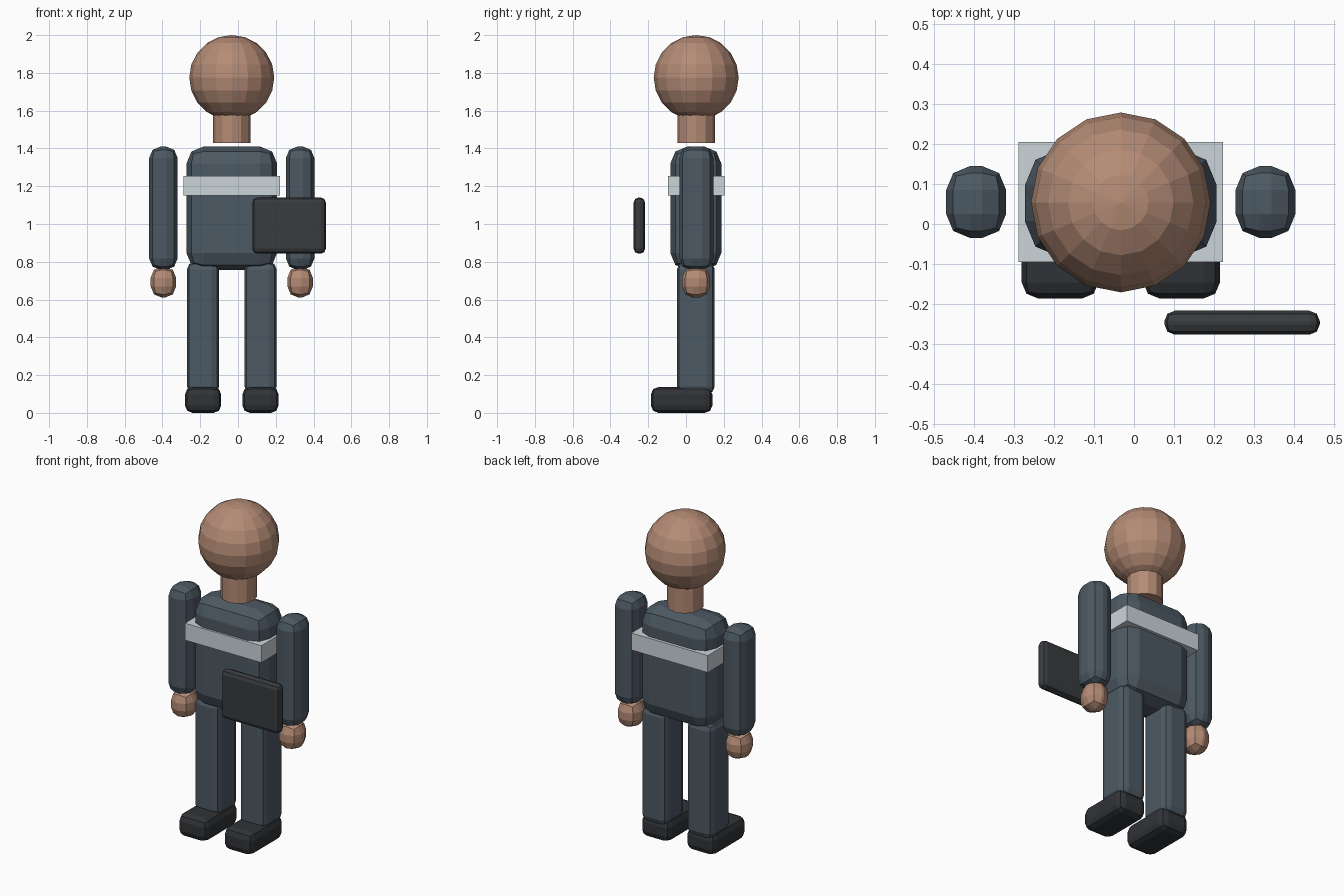
import bpy, bmesh

if "Cube" in bpy.data.objects:
    bpy.data.objects.remove(bpy.data.objects["Cube"])

CX, CY = -0.033, 0.054  # axis of the figure (the tablet shifts it off centre)


def material(name, r, g, b):
    m = bpy.data.materials.new(name)
    m.diffuse_color = (r, g, b, 1)
    m.use_nodes = True
    m.node_tree.nodes["Principled BSDF"].inputs["Base Color"].default_value = m.diffuse_color
    return m


SUIT = material("suit_cloth", 0.073, 0.10, 0.125)
SKIN = material("skin", 0.46, 0.26, 0.18)
BLACK = material("dark_rubber", 0.03, 0.033, 0.038)
TABLET = material("tablet_case", 0.04, 0.043, 0.048)
STRIPE = material("reflective", 0.60, 0.66, 0.70)


def add(name, bm, mat):
    mesh = bpy.data.meshes.new(name)
    bm.to_mesh(mesh)
    bm.free()
    mesh.materials.append(mat)
    ob = bpy.data.objects.new(name, mesh)
    bpy.context.collection.objects.link(ob)
    return ob


def box(name, xs, ys, zs, mat, bevel=0.0):
    """Box between (min, max) pairs with a two-segment rounded edge."""
    bm = bmesh.new()
    bmesh.ops.create_cube(bm, size=1)
    for v in bm.verts:
        v.co = [lo + (c + 0.5) * (hi - lo)
                for c, (lo, hi) in zip(v.co, (xs, ys, zs))]
    ob = add(name, bm, mat)
    if bevel:
        mod = ob.modifiers.new("Bevel", 'BEVEL')
        mod.width = bevel
        mod.segments = 2
    return ob


# Head
bm = bmesh.new()
bmesh.ops.create_uvsphere(bm, u_segments=16, v_segments=10, radius=0.225)
bmesh.ops.translate(bm, vec=(CX, CY, 1.775), verts=bm.verts)
add("head", bm, SKIN)

# Neck
bm = bmesh.new()
bmesh.ops.create_cone(bm, cap_ends=True, segments=12, radius1=0.1, radius2=0.1, depth=0.18)
bmesh.ops.translate(bm, vec=(CX, CY, 1.52), verts=bm.verts)
add("neck", bm, SKIN)

# Torso and chest band
box("torso", (CX - 0.24, CX + 0.24), (-0.083, 0.187), (0.757, 1.41), SUIT, 0.09)
box("chest_band", (CX - 0.256, CX + 0.256), (-0.095, 0.205), (1.152, 1.255), STRIPE)

# Limbs, mirrored about the body axis
for side, s in (("right", -1), ("left", 1)):
    def limb(part, offset, width, ys, zs, mat, bevel):
        c = CX + s * offset
        box(f"{side}_{part}", (c - width / 2, c + width / 2), ys, zs, mat, bevel)

    limb("arm", 0.362, 0.15, (-0.035, 0.145), (0.757, 1.41), SUIT, 0.06)
    limb("hand", 0.362, 0.135, (-0.022, 0.128), (0.61, 0.775), SKIN, 0.06)
    limb("leg", 0.152, 0.17, (-0.048, 0.152), (0.10, 0.80), SUIT, 0.04)
    limb("shoe", 0.152, 0.192, (-0.186, 0.14), (0.0, 0.137), BLACK, 0.04)

# Tablet held in front
box("tablet", (0.076, 0.465), (-0.277, -0.217), (0.843, 1.14), TABLET, 0.026)
